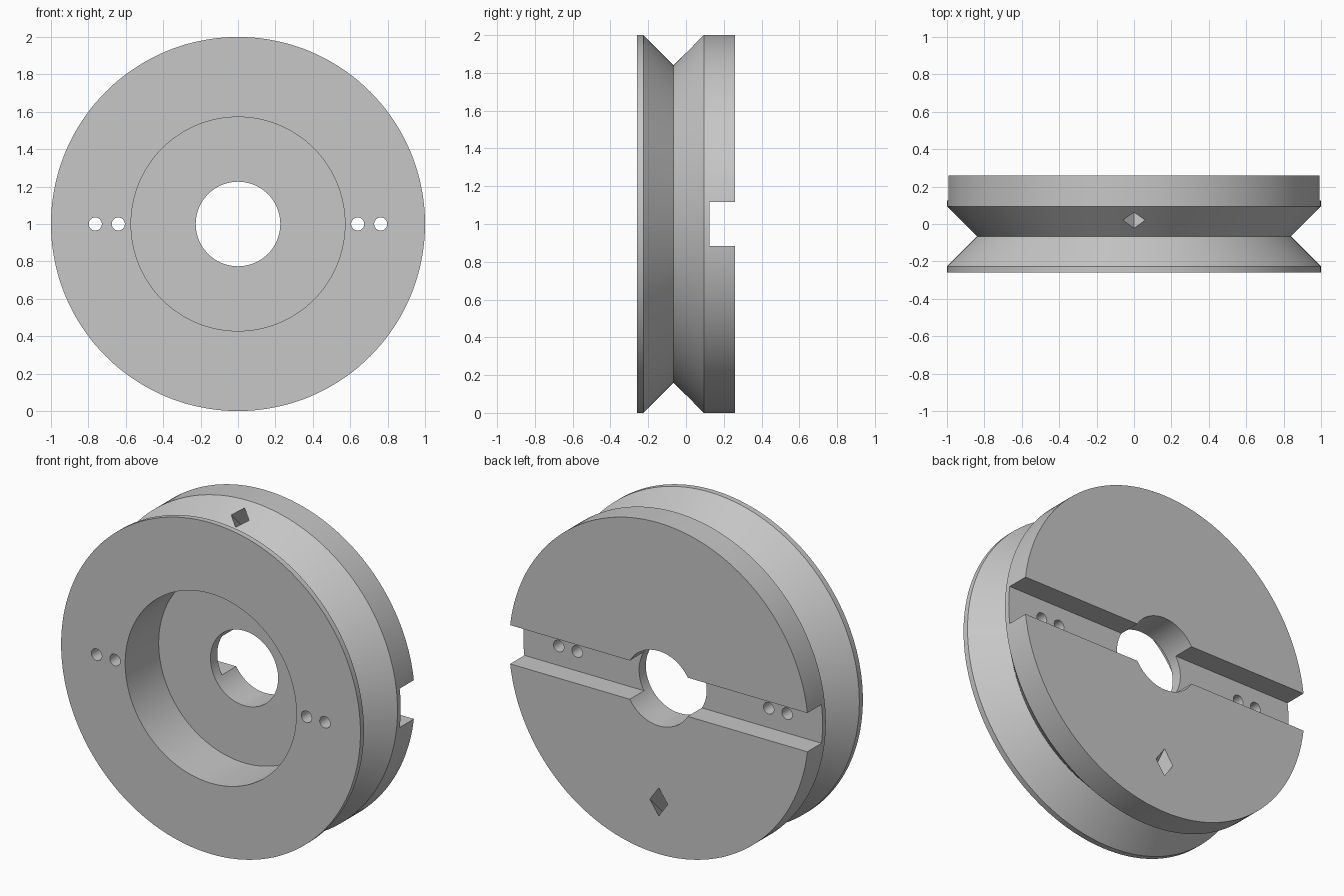
import bpy, bmesh, math

if "Cube" in bpy.data.objects:
    bpy.data.objects.remove(bpy.data.objects["Cube"])

SEG = 144
CZ = 1.0  # height of the wheel axis

metal = bpy.data.materials.new("plain_grey")
metal.diffuse_color = (0.57, 0.57, 0.57, 1)
metal.use_nodes = True
metal.node_tree.nodes["Principled BSDF"].inputs["Base Color"].default_value = metal.diffuse_color


def cut(target, cutter):
    """Subtract the cutter from the target, then remove the cutter."""
    cutter.hide_render = True
    mod = target.modifiers.new("cut", 'BOOLEAN')
    mod.operation = 'DIFFERENCE'
    mod.solver = 'EXACT'
    mod.object = cutter
    bpy.context.view_layer.objects.active = target
    bpy.ops.object.modifier_apply(modifier=mod.name)
    bpy.data.objects.remove(cutter, do_unlink=True)


def rod(sides, radius, length, location, tilt):
    bpy.ops.mesh.primitive_cylinder_add(vertices=sides, radius=radius, depth=length,
                                        location=location, rotation=(tilt, 0, 0))
    return bpy.context.object


# Wheel: closed (y, radius) profile with V groove, front recess and bore, turned about y
profile = [(-0.26, 0.572), (-0.26, 1.0), (-0.226, 1.0), (-0.066, 0.84), (0.094, 1.0),
           (0.26, 1.0), (0.26, 0.226), (0.06, 0.226), (0.06, 0.572)]
bm = bmesh.new()
rings = []
for i in range(SEG):
    a = 2 * math.pi * i / SEG
    rings.append([bm.verts.new((r * math.cos(a), y, CZ + r * math.sin(a))) for y, r in profile])
n = len(profile)
for i in range(SEG):
    p, q = rings[i], rings[(i + 1) % SEG]
    for j in range(n):
        k = (j + 1) % n
        bm.faces.new((p[j], p[k], q[k], q[j]))
bmesh.ops.recalc_face_normals(bm, faces=bm.faces)
mesh = bpy.data.meshes.new("grooved_wheel")
bm.to_mesh(mesh)
bm.free()
wheel = bpy.data.objects.new("grooved_wheel", mesh)
bpy.context.collection.objects.link(wheel)
mesh.materials.append(metal)

# Slot across the back face
bpy.ops.mesh.primitive_cube_add(size=1, location=(0, 0.325, CZ))
slot = bpy.context.object
slot.scale = (2.4, 0.4, 0.234)
cut(wheel, slot)

for side in (-1, 1):
    # Pairs of small through holes
    for x in (0.64, 0.763):
        cut(wheel, rod(32, 0.035, 1.0, (side * x, 0, CZ), math.pi / 2))
    # Square slanted holes from the groove to the back face
    cut(wheel, rod(4, 0.06, 0.6, (0, 0.14, CZ + side * 0.805), side * math.pi / 4))

# Smooth round surfaces, crisp edges
bpy.ops.object.select_all(action='DESELECT')
wheel.select_set(True)
bpy.context.view_layer.objects.active = wheel
bpy.ops.object.shade_smooth_by_angle(angle=math.radians(25))
